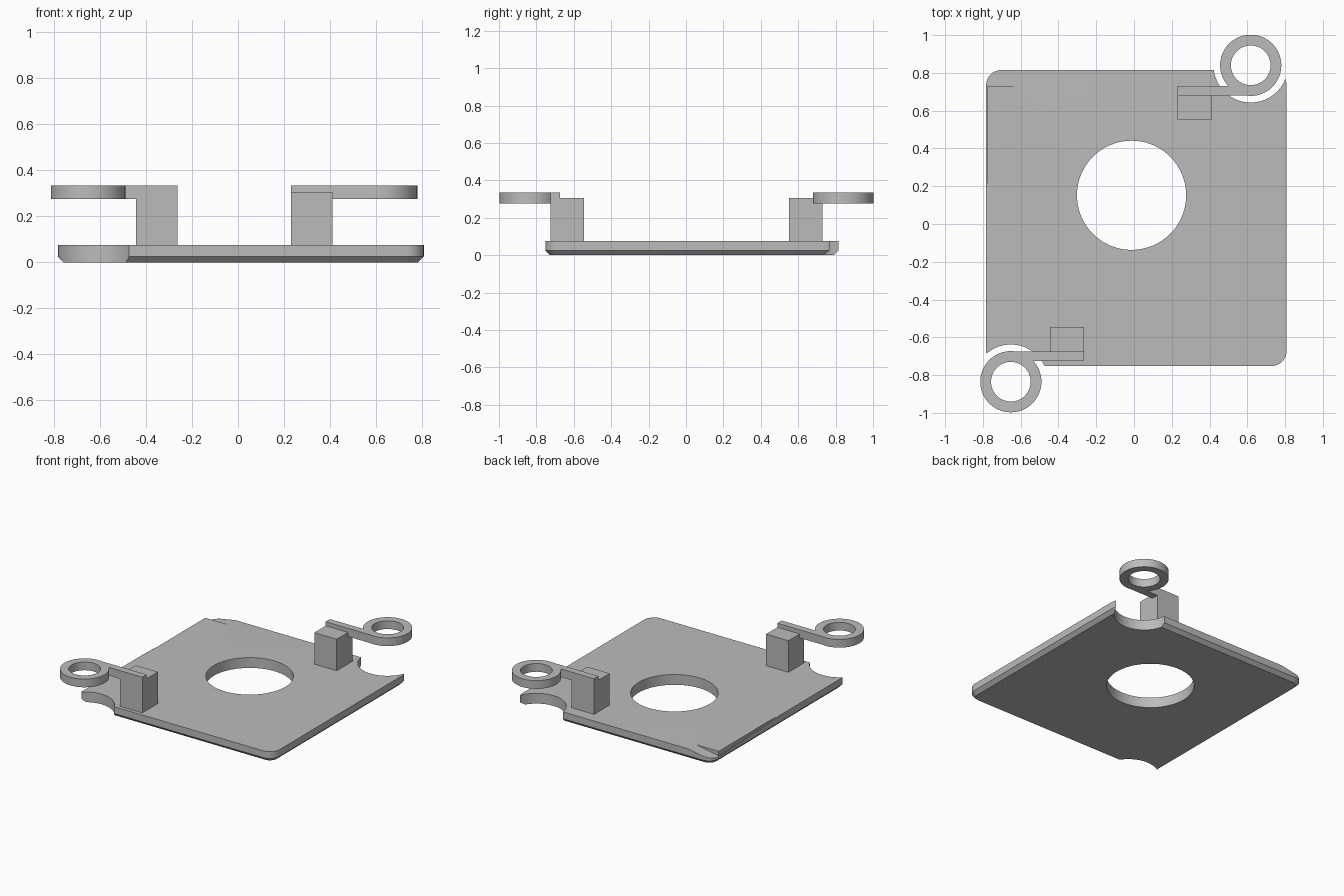
import bpy, bmesh, math

cube = bpy.data.objects.get("Cube")
if cube:
    bpy.data.objects.remove(cube, do_unlink=True)

grey = bpy.data.materials.new("plain_grey")
grey.use_nodes = True
colour = (0.5, 0.5, 0.5, 1)
grey.diffuse_color = colour
grey.node_tree.nodes["Principled BSDF"].inputs["Base Color"].default_value = colour

TOP = 0.075      # plate thickness
CHAMFER = 0.025


def make(name, bm):
    bmesh.ops.recalc_face_normals(bm, faces=bm.faces[:])
    mesh = bpy.data.meshes.new(name)
    bm.to_mesh(mesh)
    bm.free()
    mesh.materials.append(grey)
    obj = bpy.data.objects.new(name, mesh)
    bpy.context.collection.objects.link(obj)
    return obj


def loft(name, loops):
    """Skin a stack of matching closed loops and cap both ends."""
    bm = bmesh.new()
    rows = [[bm.verts.new(p) for p in loop] for loop in loops]
    n = len(rows[0])
    for a, b in zip(rows, rows[1:]):
        for i in range(n):
            j = (i + 1) % n
            bm.faces.new((a[i], a[j], b[j], b[i]))
    bm.faces.new(rows[0][::-1])
    bm.faces.new(rows[-1])
    return make(name, bm)


def box(name, x0, x1, y0, y1, z0, z1):
    return loft(name, [[(x0, y0, z), (x1, y0, z), (x1, y1, z), (x0, y1, z)]
                       for z in (z0, z1)])


def cylinder(name, x, y, r, z0, z1, n=72):
    angles = [2 * math.pi * i / n for i in range(n)]
    return loft(name, [[(x + r * math.cos(a), y + r * math.sin(a), z) for a in angles]
                       for z in (z0, z1)])


def combine(obj, other, operation):
    mod = obj.modifiers.new(operation.title(), 'BOOLEAN')
    mod.operation = operation
    mod.solver = 'EXACT'
    mod.object = other
    bpy.context.view_layer.objects.active = obj
    bpy.ops.object.modifier_apply(modifier=mod.name)
    bpy.data.objects.remove(other, do_unlink=True)


def smooth(obj):
    bpy.ops.object.select_all(action='DESELECT')
    obj.select_set(True)
    bpy.context.view_layer.objects.active = obj
    bpy.ops.object.shade_smooth_by_angle(angle=math.radians(30))


def rounded_outline(inset, z, radius=0.08, steps=8):
    x0, x1, y0, y1 = -0.783, 0.808, -0.752, 0.815
    corners = [(x1 - radius, y1 - radius), (x0 + radius, y1 - radius),
               (x0 + radius, y0 + radius), (x1 - radius, y0 + radius)]
    r = radius - inset
    points = []
    for k, (cx, cy) in enumerate(corners):
        for s in range(steps + 1):
            a = math.pi / 2 * (k + s / steps)
            points.append((cx + r * math.cos(a), cy + r * math.sin(a), z))
    return points


# Base plate with a chamfered underside
plate = loft("base_plate", [rounded_outline(CHAMFER, 0),
                            rounded_outline(0, CHAMFER),
                            rounded_outline(0, TOP)])

# Large round opening and the two corner scallops
rings = {"back": (0.618, 0.84), "front": (-0.652, -0.835)}
combine(plate, cylinder("opening_cutter", -0.013, 0.152, 0.289, -0.1, 0.2, 96), 'DIFFERENCE')
for x, y in rings.values():
    combine(plate, cylinder("scallop_cutter", x, y, 0.197, -0.1, 0.2), 'DIFFERENCE')

# Sunken rim sloping down to the back right corner
low = TOP - 0.033
back_slope = [(-0.59, TOP), (-0.775, low), (-0.9, low), (-0.9, 0.12), (-0.59, 0.12)]
side_slope = [(0.05, TOP), (0.73, low), (0.9, low), (0.9, 0.12), (0.05, 0.12)]
combine(plate, loft("back_rim_cutter", [[(x, y, z) for x, z in back_slope]
                                        for y in (0.73, 0.9)]), 'DIFFERENCE')
combine(plate, loft("side_rim_cutter", [[(x, y, z) for y, z in side_slope]
                                        for x in (-0.9, -0.775)]), 'DIFFERENCE')
smooth(plate)

# Two posts, each carrying an arm that ends in a ring
ARM_LOW, ARM_HIGH = 0.275, 0.335
for name, (cx, cy) in rings.items():
    s = 1 if name == "back" else -1
    xs = sorted((cx - s * 0.388, cx - s * 0.208))
    ys = sorted((cy - s * 0.29, cy - s * 0.11))
    arm_x = sorted((cx - s * 0.388, cx))
    arm_y = sorted((cy - s * 0.16, cy - s * 0.11))
    hook = cylinder(name + "_ring_post", cx, cy, 0.162, ARM_LOW, ARM_HIGH)
    combine(hook, box("arm", *arm_x, *arm_y, ARM_LOW, ARM_HIGH), 'UNION')
    combine(hook, cylinder("ring_cutter", cx, cy, 0.105, 0.2, 0.4), 'DIFFERENCE')
    combine(hook, box("post", *xs, *ys, TOP, 0.305), 'UNION')
    smooth(hook)
